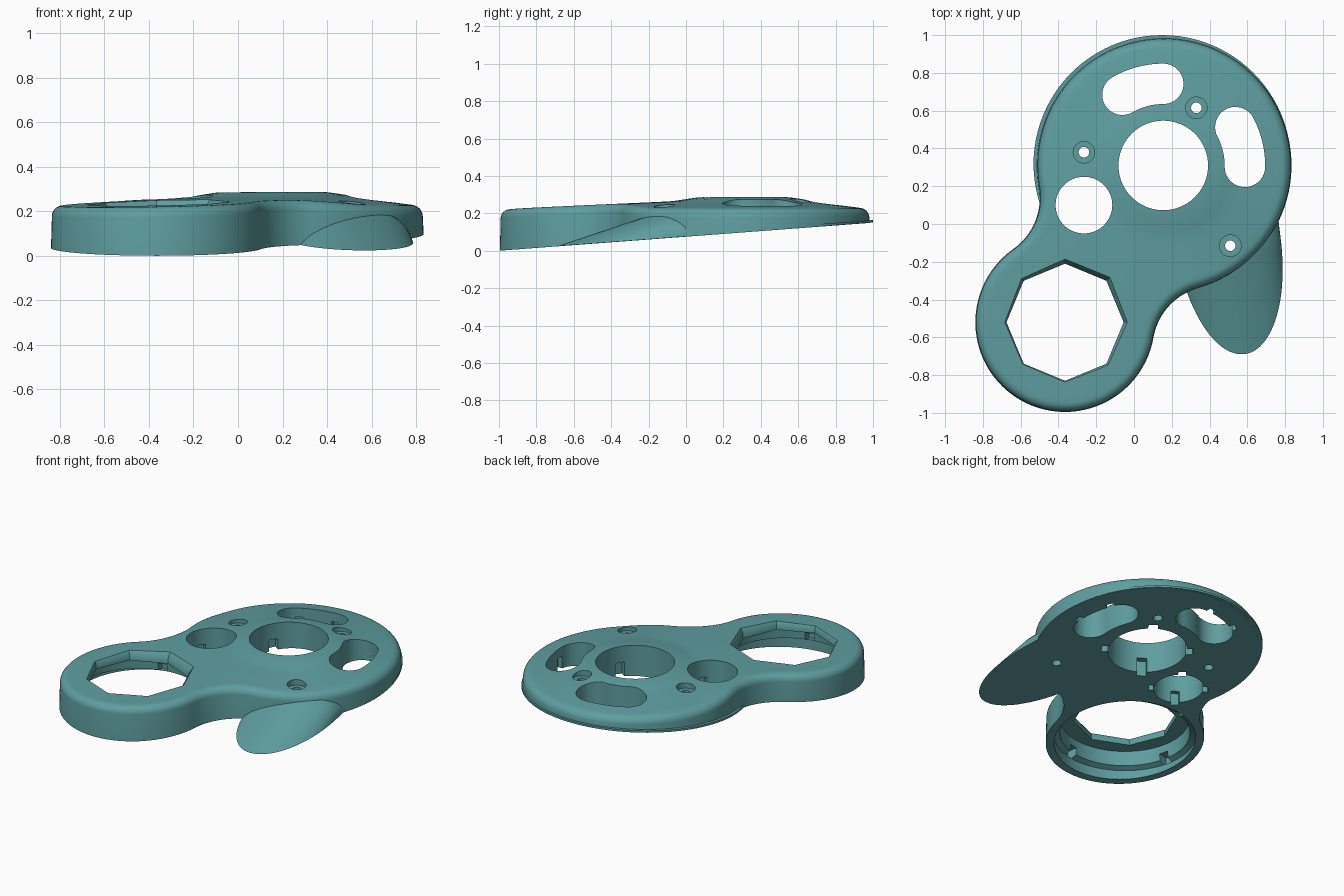
import bpy, bmesh, math
from mathutils import Vector

if "Cube" in bpy.data.objects:
    bpy.data.objects.remove(bpy.data.objects["Cube"], do_unlink=True)

teal = bpy.data.materials.new("teal")
teal.use_nodes = True
teal.diffuse_color = (0.114, 0.342, 0.352, 1)
teal.node_tree.nodes["Principled BSDF"].inputs["Base Color"].default_value = teal.diffuse_color

BIG, BIG_R = Vector((0.16, 0.31)), 0.674      # large lobe
SMALL, SMALL_R = Vector((-0.365, -0.52)), 0.475  # small lobe
FILLET = 0.33
AXIS = (BIG - SMALL).normalized()
SPAN = (BIG - SMALL).length


def floor_z(y):
    return 0.075 * (y + 1)


def polar(c, r, a):
    return Vector((c[0] + r * math.cos(a), c[1] + r * math.sin(a)))


def arc(c, r, a0, a1, n):
    return [polar(c, r, a0 + (a1 - a0) * i / n) for i in range(n + 1)]


def angle(v):
    return math.atan2(v.y, v.x)


def smooth(a, b, x):
    t = min(max((x - a) / (b - a), 0), 1)
    return t * t * (3 - 2 * t)


def top_z(p):
    """Raised plateau round the main hole, long slope towards the small lobe."""
    v = p - BIG
    d = v.length
    toward = smooth(0.2, 0.9, -v.dot(AXIS) / max(d, 1e-6))
    slope = 0.13 + (0.045 - 0.13) * toward
    return 0.267 + 0.021 * (1 - smooth(0.2, 0.4, d)) - max(d - 0.33, 0) * slope


def outline(inset):
    """Two lobes joined by tangent fillets, offset inwards."""
    r1, r2 = BIG_R + FILLET, SMALL_R + FILLET
    a = (SPAN ** 2 + r2 ** 2 - r1 ** 2) / (2 * SPAN)
    h = math.sqrt(r2 ** 2 - a ** 2)
    side = Vector((AXIS.y, -AXIS.x))
    right, left = SMALL + AXIS * a + side * h, SMALL + AXIS * a - side * h
    tau = 2 * math.pi

    def between(c, start, end, r, ccw, n):
        a0, a1 = angle(start - c), angle(end - c)
        a1 = a0 + ((a1 - a0) % tau if ccw else -((a0 - a1) % tau))
        return arc(c, r, a0, a1, n)[:-1]

    return (between(BIG, right, left, BIG_R - inset, True, 72)
            + between(left, BIG, SMALL, FILLET + inset, False, 16)
            + between(SMALL, left, right, SMALL_R - inset, True, 56)
            + between(right, SMALL, BIG, FILLET + inset, False, 16))


def loft(name, rings):
    bm = bmesh.new()
    rows = [[bm.verts.new(p) for p in ring] for ring in rings]
    n = len(rows[0])
    for low, high in zip(rows, rows[1:]):
        for i in range(n):
            j = (i + 1) % n
            bm.faces.new((low[i], low[j], high[j], high[i]))
    bm.faces.new(rows[0][::-1])
    cap = bm.faces.new(rows[-1])
    bmesh.ops.triangulate(bm, faces=[cap])
    bmesh.ops.recalc_face_normals(bm, faces=bm.faces)
    mesh = bpy.data.meshes.new(name)
    bm.to_mesh(mesh)
    bm.free()
    mesh.materials.append(teal)
    ob = bpy.data.objects.new(name, mesh)
    bpy.context.collection.objects.link(ob)
    return ob


def prism(name, pts, z0, z1):
    return loft(name, [[(p[0], p[1], z) for p in pts] for z in (z0, z1)])


def stack(name, c, steps, n=64):
    return loft(name, [[(*polar(c, r, 2 * math.pi * i / n), z) for i in range(n)]
                       for r, z in steps])


# body: tilted flat base, upright wall, rounded shoulder, domed top
def lift(pts, drop):
    return [(p.x, p.y, top_z(p) - drop) for p in pts]


base = outline(0)
rings = [[(p.x, p.y, floor_z(p.y)) for p in base]]
ROUND = 0.045
for k in range(7):
    t = k / 6 * math.pi / 2
    rings.append(lift(outline(0.004 + ROUND * (1 - math.cos(t))), ROUND * (1 - math.sin(t))))
shoulder = outline(0.004 + ROUND)
for k in range(1, 19):
    ring = []
    for p in shoulder:
        foot = SMALL + AXIS * min(max((p - SMALL).dot(AXIS), 0), SPAN)
        ring.append(p.lerp(foot, 0.95 * k / 18))
    rings.append(lift(ring, 0))
body = loft("mount_plate", rings)

# thin lip along the back edge of the base
lip_pts = arc((0.15, 0.318), 0.682, 0, 2 * math.pi, 96)[:-1]
lip = loft("back_lip", [[(p.x, p.y, floor_z(p.y) + dz) for p in lip_pts] for dz in (0.001, 0.014)])

# fin: sloping half cylinder that tapers to a rounded tip
W, L, V = 0.28, 0.6, 0.155
fin_rings = []
for k in range(25):
    s = 0.0015 + 0.8 * (k / 24) ** 1.7
    y = -0.69 + s
    q = 1 - min(s / L, 1)
    half = math.sqrt(1 - q * q)
    ring = []
    for i in range(25):
        u = -half * math.cos(math.pi * i / 24)
        h = V * (math.sqrt(max(1 - u * u, 0)) - q)
        ring.append((0.57 - 0.12 * s + W * u, y, floor_z(y) + 0.001 + max(h, 0)))
    fin_rings.append(ring)
fin = loft("side_fin", fin_rings)

# round openings
cutters = [stack("main_hole", (0.155, 0.31), [(0.237, -0.2), (0.237, 0.5)], 96),
           stack("side_hole", (-0.265, 0.1), [(0.15, -0.2), (0.15, 0.5)])]

# screw holes with counterbores
for c in ((0.33, 0.615), (-0.265, 0.38), (0.51, -0.115)):
    z = top_z(Vector(c)) - 0.03
    cutters.append(stack("screw_hole", c, [(0.028, -0.2), (0.028, z), (0.057, z), (0.057, 0.5)], 32))

# kidney slots following the main hole
MID, HALF = 0.432, 0.107
for d0, d1 in ((90, 120), (-1, 28)):
    a0, a1 = math.radians(d0), math.radians(d1)
    c = Vector((0.155, 0.31))
    pts = (arc(c, MID + HALF, a0, a1, 16)
           + arc(polar(c, MID, a1), HALF, a1, a1 + math.pi, 20)[1:-1]
           + arc(c, MID - HALF, a1, a0, 16)
           + arc(polar(c, MID, a0), HALF, a0 + math.pi, a0 + 2 * math.pi, 20)[1:-1])
    cutters.append(prism("kidney_slot", pts, -0.2, 0.5))

# octagonal opening over a stepped round socket
cutters.append(stack("octagon_hole", SMALL, [(0.31, 0.08), (0.31, 0.215), (0.345, 0.265)], 8))
cutters.append(stack("socket", SMALL, [(0.425, -0.2), (0.425, 0.07), (0.39, 0.085), (0.385, 0.18)], 80))


# snap-fit notches in the walls, open from below
def notch(c, r, deg, depth, width, z0, z1):
    a = math.radians(deg)
    out, side = Vector((math.cos(a), math.sin(a))), Vector((-math.sin(a), math.cos(a)))
    pts = [Vector(c) + out * o + side * s * width / 2
           for o, s in ((r - 0.04, -1), (r + depth, -1), (r + depth, 1), (r - 0.04, 1))]
    cutters.append(prism("notch", pts, z0, z1))


for k in range(4):
    notch((0.155, 0.31), 0.237, 58 + 90 * k, 0.04, 0.06, -0.1, 0.18)
    notch((-0.265, 0.1), 0.15, 58 + 90 * k, 0.03, 0.05, -0.1, 0.15)
    notch(SMALL, 0.42, 13 + 90 * k, 0.03, 0.06, 0.07, 0.13)
for deg in (94, 118, 2, 26):
    notch((0.155, 0.31), MID + HALF, deg, 0.03, 0.05, -0.1, 0.18)


# join the parts, cut the openings and bake the result
for ob, op in [(lip, "UNION"), (fin, "UNION")] + [(c, "DIFFERENCE") for c in cutters]:
    mod = body.modifiers.new(ob.name, "BOOLEAN")
    mod.object, mod.operation, mod.solver = ob, op, "EXACT"
    ob.hide_render = True
graph = bpy.context.evaluated_depsgraph_get()
body.data = bpy.data.meshes.new_from_object(body.evaluated_get(graph))
body.modifiers.clear()
for ob in [lip, fin] + cutters:
    bpy.data.objects.remove(ob, do_unlink=True)

bpy.ops.object.select_all(action="DESELECT")
body.select_set(True)
bpy.context.view_layer.objects.active = body
bpy.ops.object.shade_smooth_by_angle(angle=math.radians(35))
